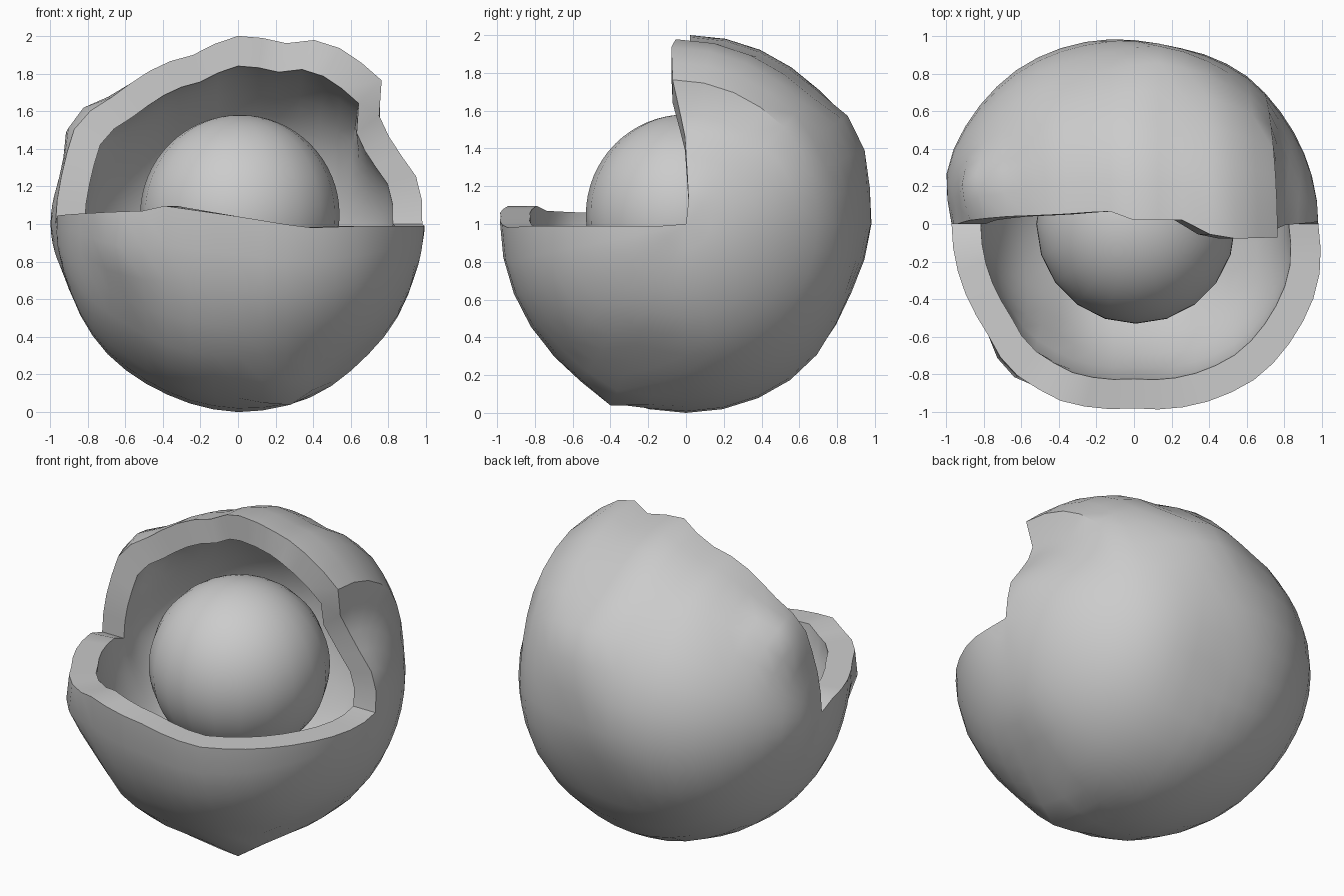
import bpy, bmesh
from math import sin, cos, pi, exp, degrees
from mathutils import Vector

if "Cube" in bpy.data.objects:
    bpy.data.objects.remove(bpy.data.objects["Cube"])

CENTRE = Vector((0, 0, 1))
N_PHI, N_TH = 24, 24
INNER = 0.84

# radius along four meridians, as (angle from +x in degrees, radius)
TOP = [(0, .98), (13, .99), (27, .92), (39, .95), (44.5, 1.08), (65, 1.08), (75, .995),
       (90, 1.0), (105, .93), (115, .94), (134, .94), (149, .98), (168, .97), (180, .97)]
BACK = [(0, .98), (35, .98), (54, .99), (78, .97), (98, 1.0), (126, 1.03), (163, 1.04), (180, .97)]
BOTTOM = [(0, .98), (25, .98), (41, .99), (67, 1.0), (90, 1.0), (115, .98), (137, .98),
          (160, .96), (180, .97)]
FRONT = [(0, .98), (18, 1.03), (50, 1.05), (69, 1.02), (90, .98), (114, 1.02),
         (143, .97), (162, .97), (180, .97)]
MERIDIANS = [TOP, BACK, BOTTOM, FRONT]

# wavering of the two broken rims
RIM_Y = [(0, .02), (35, -.01), (43, -.07), (65, -.08), (75, .02), (90, .02), (98, .07),
         (115, .05), (135, .04), (165, 0), (180, 0)]
RIM_Z = [(0, -.01), (50, -.01), (69, -.02), (90, .04), (114, .10), (120, .07), (160, .05), (180, .04)]

# local lumps and dents: direction, height, width
LUMPS = [((.27, -.43, -.95), .08, .15), ((-.68, -.78, -.16), .06, .16),
         ((-.6, -.65, -.5), -.03, .25),
         ((.2, .92, .5), .07, .22), ((-.87, .2, .58), .09, .18),
         ((0, .9, -.4), -.05, .33),
         ((.7, -.2, -.75), -.03, .2), ((-.6, -.4, -.75), -.02, .2)]


def lerp(table, a):
    for (a0, v0), (a1, v1) in zip(table, table[1:]):
        if a <= a1 + 1e-6:
            return v0 + (v1 - v0) * (a - a0) / (a1 - a0)
    return table[-1][1]


def shell_point(i, j, scale):
    phi, t = pi * i / N_PHI, j / N_TH
    a = degrees(phi)
    th = pi / 2 - t * 1.5 * pi
    d = Vector((cos(phi), sin(phi) * cos(th), sin(phi) * sin(th)))
    k = min(int(t * 3), 2)
    f = t * 3 - k
    f = f * f * (3 - 2 * f)
    r = lerp(MERIDIANS[k], a) * (1 - f) + lerp(MERIDIANS[k + 1], a) * f
    for direction, h, w in LUMPS:
        r += h * exp(-(d - Vector(direction).normalized()).length_squared / (w * w))
    p = d * r * scale
    if 0 < i < N_PHI:
        p.y += lerp(RIM_Y, a) * max(0, 1 - t * 6)
        p.z += lerp(RIM_Z, a) * max(0, 1 - (1 - t) * 6)
    return CENTRE + p


# broken shell: three quarters of a lumpy ball, with wall thickness
bm = bmesh.new()


def skin(scale):
    poles = {i: bm.verts.new(shell_point(i, 0, scale)) for i in (0, N_PHI)}
    return [[poles[i] if i in poles else bm.verts.new(shell_point(i, j, scale))
             for j in range(N_TH + 1)] for i in range(N_PHI + 1)]


def face(*vs):
    vs = list(dict.fromkeys(vs))
    if len(vs) > 2:
        bm.faces.new(vs)


outer, inner = skin(1), skin(INNER)
for i in range(N_PHI):
    for g in (outer, inner):
        for j in range(N_TH):
            face(g[i][j], g[i + 1][j], g[i + 1][j + 1], g[i][j + 1])
    for j in (0, N_TH):
        face(outer[i][j], outer[i + 1][j], inner[i + 1][j], inner[i][j])
bmesh.ops.recalc_face_normals(bm, faces=bm.faces)
mesh = bpy.data.meshes.new("broken_shell")
bm.to_mesh(mesh)
bm.free()
shell = bpy.data.objects.new("broken_shell", mesh)
bpy.context.collection.objects.link(shell)

# smooth ball inside
bpy.ops.mesh.primitive_uv_sphere_add(segments=20, ring_count=32, radius=.53, location=(.01, 0, 1.05))
ball = bpy.context.object
ball.name = "inner_ball"

for ob in (shell, ball):
    bpy.ops.object.select_all(action='DESELECT')
    ob.select_set(True)
    bpy.context.view_layer.objects.active = ob
    bpy.ops.object.shade_smooth_by_angle(angle=pi / 5)
